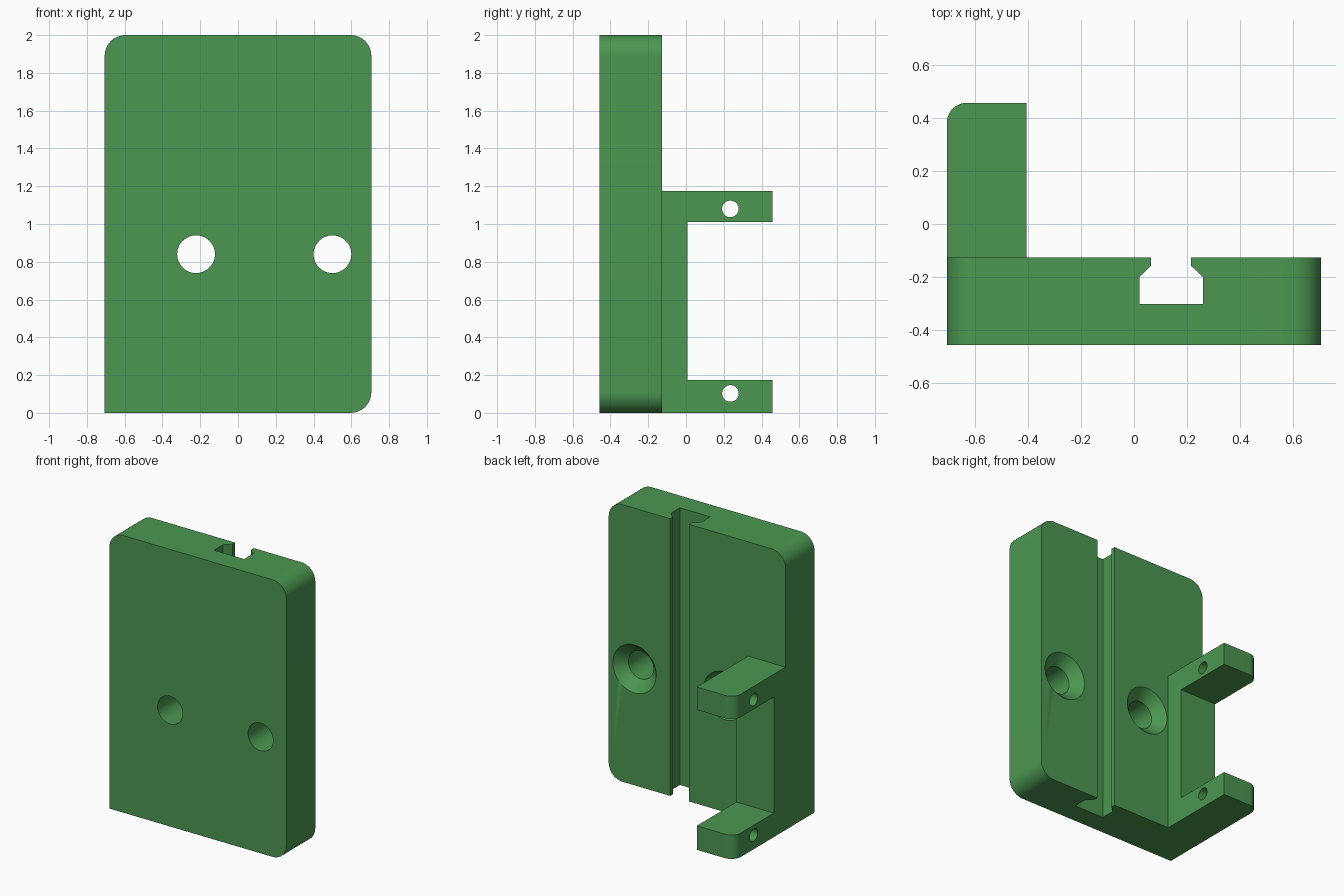
import bpy, bmesh, math
from mathutils import Vector

if "Cube" in bpy.data.objects:
    bpy.data.objects.remove(bpy.data.objects["Cube"])

X, FRONT, BACK, TIP = 0.706, -0.457, -0.127, 0.457

green = bpy.data.materials.new("green plastic")
green.diffuse_color = (0.072, 0.31, 0.082, 1)
green.use_nodes = True
green.node_tree.nodes["Principled BSDF"].inputs["Base Color"].default_value = green.diffuse_color


def prism(name, pts, axis, lo, hi, rounded=None, radius=0.0):
    """Extrude a 2D profile along an axis; bevel edges whose midpoint passes `rounded`."""
    place = {"x": lambda a, b, t: (t, a, b),
             "y": lambda a, b, t: (a, t, b),
             "z": lambda a, b, t: (a, b, t)}[axis]
    bm = bmesh.new()
    face = bm.faces.new([bm.verts.new(place(a, b, lo)) for a, b in pts])
    new = bmesh.ops.extrude_face_region(bm, geom=[face])["geom"]
    shift = Vector(place(0, 0, hi - lo))
    bmesh.ops.translate(bm, vec=shift,
                        verts=[g for g in new if isinstance(g, bmesh.types.BMVert)])
    bmesh.ops.recalc_face_normals(bm, faces=bm.faces)
    if rounded:
        edges = [e for e in bm.edges if rounded(e.verts[0].co, e.verts[1].co)]
        bmesh.ops.bevel(bm, geom=edges, offset=radius, segments=12, profile=0.5, affect="EDGES")
    mesh = bpy.data.meshes.new(name)
    bm.to_mesh(mesh)
    bm.free()
    mesh.materials.append(green)
    obj = bpy.data.objects.new(name, mesh)
    bpy.context.collection.objects.link(obj)
    return obj


def lathe(name, profile, axis, center, sides=48):
    """Capped solid of revolution from (position, radius) pairs along x or y."""
    bm = bmesh.new()
    rings = []
    for t, r in profile:
        ring = []
        for i in range(sides):
            a = 2 * math.pi * i / sides
            u, v = center[0] + r * math.cos(a), center[1] + r * math.sin(a)
            ring.append(bm.verts.new((t, u, v) if axis == "x" else (u, t, v)))
        rings.append(ring)
    for r0, r1 in zip(rings, rings[1:]):
        for i in range(sides):
            j = (i + 1) % sides
            bm.faces.new((r0[i], r0[j], r1[j], r1[i]))
    bm.faces.new(rings[0])
    bm.faces.new(rings[-1])
    bmesh.ops.recalc_face_normals(bm, faces=bm.faces)
    mesh = bpy.data.meshes.new(name)
    bm.to_mesh(mesh)
    bm.free()
    mesh.materials.append(green)
    obj = bpy.data.objects.new(name, mesh)
    bpy.context.collection.objects.link(obj)
    return obj


def combine(target, other, operation):
    """Apply an exact boolean and remove the helper."""
    mod = target.modifiers.new(operation.lower(), "BOOLEAN")
    mod.operation, mod.solver, mod.object = operation, "EXACT", other
    bpy.context.view_layer.objects.active = target
    bpy.ops.object.modifier_apply(modifier=mod.name)
    bpy.data.objects.remove(other)


# Main plate: three rounded corners, lower left corner square
def plate_corner(a, b):
    along_y = abs(a.y - b.y) > 0.1
    return along_y and not (a.x < 0 and a.z < 0.5)


plate = prism("mounting_plate", [(-X, 0), (X, 0), (X, 2), (-X, 2)], "y",
              FRONT, BACK, plate_corner, 0.11)


# C-shaped bracket with two arms, outer arm tips rounded
def arm_tip(a, b):
    return min(a.y, b.y) > TIP - 0.01 and max(a.x, b.x) < -X + 0.01


bracket = prism("bracket",
                [(BACK, 0), (TIP, 0), (TIP, 0.173), (0.007, 0.173), (0.007, 1.01),
                 (TIP, 1.01), (TIP, 1.175), (BACK, 1.175)],
                "x", -X, -0.406, arm_tip, 0.075)

# Pin holes across the arms
for z in (0.103, 1.08):
    combine(bracket, lathe("pin_hole", [(-0.8, 0.044), (-0.3, 0.044)], "x", (0.235, z)),
            "DIFFERENCE")

combine(plate, bracket, "UNION")

# Undercut slot running the full height of the back
mid = 0.14
half = [(0.075, 0.0), (0.075, BACK - 0.03), (0.12, -0.2), (0.12, -0.302)]
slot = [(mid + w, y) for w, y in half] + [(mid - w, y) for w, y in reversed(half)]
combine(plate, prism("slot", slot, "z", -0.1, 2.1), "DIFFERENCE")

# Countersunk screw holes
for x in (-0.222, 0.5):
    hole = lathe("screw_hole", [(-0.6, 0.1), (BACK - 0.073, 0.1), (BACK, 0.173),
                                (BACK + 0.01, 0.173)], "y", (x, 0.84))
    combine(plate, hole, "DIFFERENCE")

# Smooth the rounded surfaces, keep hard edges
bpy.ops.object.select_all(action="DESELECT")
plate.select_set(True)
bpy.context.view_layer.objects.active = plate
bpy.ops.object.shade_smooth_by_angle(angle=math.radians(30))
